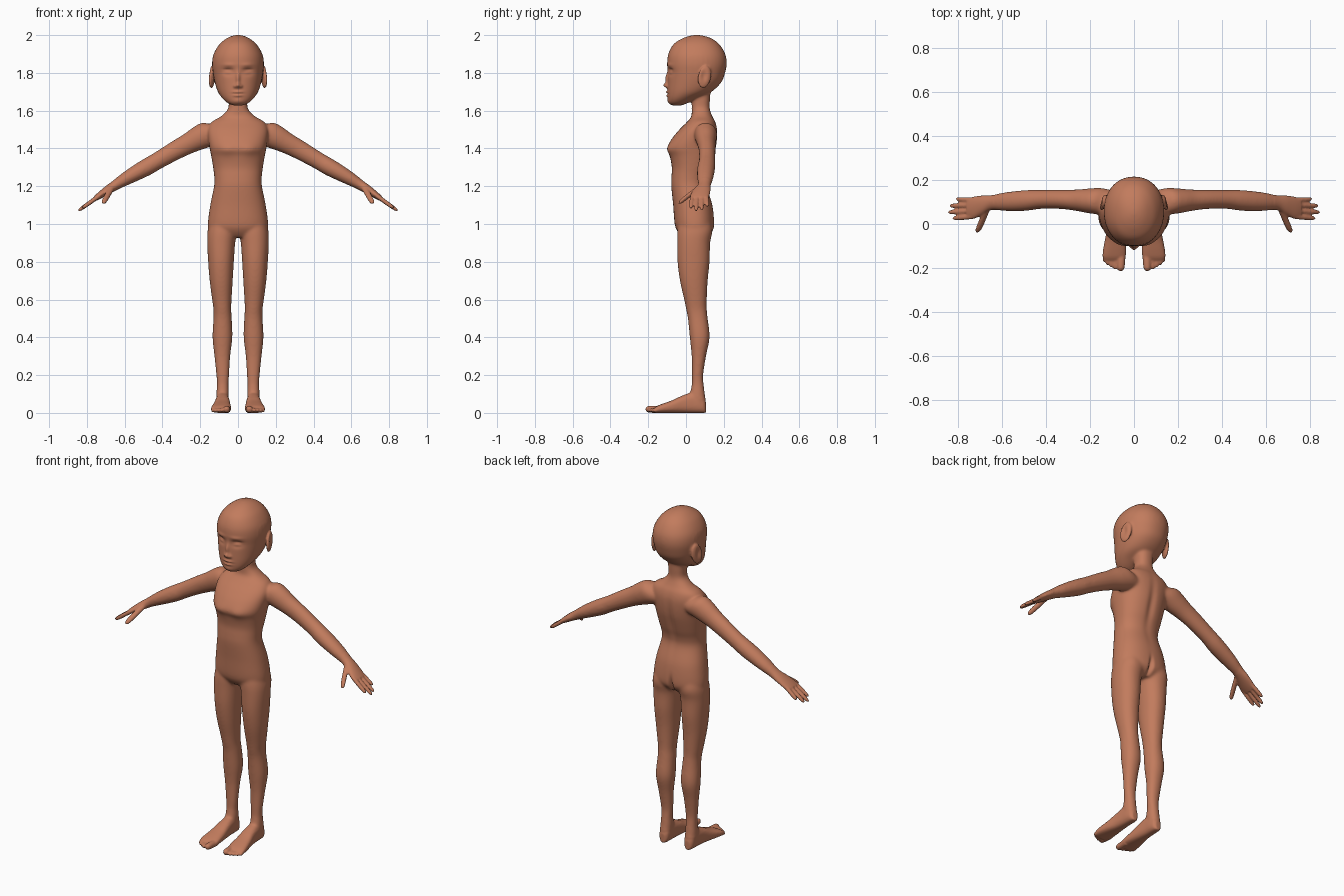
import bpy, bmesh, math
from mathutils import Vector, Matrix

X, Y, Z = Vector((1, 0, 0)), Vector((0, 1, 0)), Vector((0, 0, 1))
ARM_N = Vector((0.5, 0, 0.86))
bm = bmesh.new()


def spline(rows, steps):
    """Catmull-Rom through the rows."""
    out = []
    for i in range(len(rows) - 1):
        p = [rows[max(0, min(len(rows) - 1, i + k))] for k in (-1, 0, 1, 2)]
        for s in range(steps):
            t = s / steps
            out.append([0.5 * (2 * b + (c - a) * t + (2 * a - 5 * b + 4 * c - d) * t * t
                               + (3 * b - a - 3 * c + d) * t ** 3) for a, b, c, d in zip(*p)])
    return out + [list(rows[-1])]


def loft(rows, u=X, v=Y, power=2.0, n=40, steps=5, side=1):
    """Rows are (x, y, z, half size along u, half size along v)."""
    rings = []
    for x, y, z, a, b in spline(rows, steps):
        ring = []
        for k in range(n):
            c, s = math.cos(2 * math.pi * k / n), math.sin(2 * math.pi * k / n)
            cu = math.copysign(abs(c) ** (2 / power), c)
            sv = math.copysign(abs(s) ** (2 / power), s)
            p = Vector((x, y, z)) + u * a * cu + v * b * sv
            ring.append(bm.verts.new((p.x * side, p.y, p.z)))
        rings.append(ring)
    faces = [bm.faces.new((r[k], r[(k + 1) % n], q[(k + 1) % n], q[k]))
             for r, q in zip(rings, rings[1:]) for k in range(n)]
    faces += [bm.faces.new(rings[0]), bm.faces.new(rings[-1])]
    bmesh.ops.recalc_face_normals(bm, faces=faces)


def digit(base, tip, r, u, v, side):
    """Finger or toe with a rounded tip."""
    rows = []
    for t, f in ((0, 1), (0.45, 1), (0.75, 0.95), (0.9, 0.78), (0.97, 0.45), (1, 0.12)):
        p = Vector(base).lerp(Vector(tip), t)
        rows.append((p.x, p.y, p.z, r * f, r * f))
    loft(rows, u, v, n=16, steps=3, side=side)


def upright(rows):
    """(z, x in, x out, y front, y back) -> loft rows."""
    return [((i + o) / 2, (f + b) / 2, z, (o - i) / 2, (b - f) / 2) for z, i, o, f, b in rows]


def centred(rows):
    return upright([(z, -w, w, f, b) for z, w, f, b in rows])


# torso and neck
loft(centred([
    (0.93, .12, -.02, .11), (0.96, .152, -.045, .14), (1.0, .16, -.06, .15), (1.1, .147, -.068, .14),
    (1.2, .127, -.078, .112), (1.25, .126, -.077, .115), (1.3, .132, -.075, .132),
    (1.36, .142, -.086, .15), (1.4, .15, -.1, .16), (1.45, .158, -.076, .166),
    (1.5, .16, -.035, .166), (1.54, .14, .005, .156), (1.57, .09, .028, .14),
    (1.61, .053, .03, .126), (1.66, .05, .03, .127), (1.72, .05, .03, .13)]), power=2.3)

# head
loft(centred([
    (1.627, .025, -.075, -.025), (1.64, .055, -.09, .01), (1.665, .083, -.096, .06), (1.7, .107, -.098, .135),
    (1.75, .123, -.097, .187), (1.8, .132, -.096, .207), (1.85, .137, -.1, .216),
    (1.9, .129, -.094, .208), (1.95, .1, -.068, .178), (1.98, .065, -.025, .14),
    (1.995, .035, .015, .1), (2.001, .008, .045, .065)]), power=2.15)

for side in (1, -1):
    # leg
    loft(upright([
        (.02, .053, .108, .035, .098), (.06, .05, .114, .03, .104), (.1, .048, .115, .022, .1),
        (.15, .05, .112, .03, .094), (.2, .047, .115, .031, .091), (.3, .041, .125, .03, .106),
        (.4, .03, .135, .02, .125), (.5, .033, .13, .01, .115), (.55, .036, .13, 0, .11),
        (.6, .034, .137, -.01, .11), (.7, .028, .15, -.032, .115), (.8, .022, .158, -.045, .125),
        (.9, .015, .163, -.047, .128), (.97, .005, .16, -.045, .14), (1.05, .02, .138, -.03, .12)]),
        power=2.15, side=side)
    # foot
    loft([((i + o) / 2, y, t / 2, (o - i) / 2, t / 2) for y, i, o, t in (
        (.106, .068, .095, .055), (.095, .055, .108, .08), (.07, .049, .114, .1), (.03, .047, .117, .108),
        (-.02, .043, .122, .092), (-.07, .039, .132, .068), (-.12, .036, .141, .05),
        (-.15, .038, .143, .038), (-.168, .045, .136, .026))], X, Z, 2.6, side=side)
    # toes
    for x, tip, r in ((.061, -.215, .019), (.086, -.208, .0115), (.104, -.198, .011),
                      (.121, -.187, .0105), (.135, -.173, .0095)):
        digit((x - .004, -.13, .018), (x, tip, r * 0.8 + .004), r, X, Z, side)
    # arm
    loft([(.09, .1, 1.475, .05, .05), (.15, .104, 1.478, .06, .068), (.2, .105, 1.458, .057, .066),
          (.26, .108, 1.427, .049, .056), (.33, .112, 1.39, .044, .051), (.42, .112, 1.338, .043, .046),
          (.48, .108, 1.303, .047, .046), (.54, .104, 1.27, .046, .042), (.6, .101, 1.236, .041, .035),
          (.65, .097, 1.205, .034, .027), (.69, .086, 1.18, .044, .023), (.73, .074, 1.153, .051, .018),
          (.757, .071, 1.134, .047, .013)], Y, ARM_N, side=side)
    # fingers and thumb
    for yb, xt, yt, zt in ((.033, .826, .026, 1.083), (.059, .847, .053, 1.069),
                           (.085, .84, .083, 1.073), (.109, .81, .113, 1.093)):
        digit((.735, yb, 1.149), (xt, yt, zt), .0115, Y, ARM_N, side)
    digit((.672, .06, 1.185), (.714, -.04, 1.11), .0155, X, Z, side)
    # ear
    turn = Matrix.Rotation(side * 0.3, 4, 'Z') @ Matrix.Rotation(-0.2, 4, 'X')
    bmesh.ops.create_uvsphere(bm, u_segments=24, v_segments=16, radius=1, matrix=Matrix.Translation(
        (side * .139, .098, 1.778)) @ turn @ Matrix.Diagonal((.014, .036, .06, 1)))

# fuse all parts into one skin
mesh = bpy.data.meshes.new("body_parts")
bm.to_mesh(mesh)
bm.free()
body = bpy.data.objects.new("body", mesh)
bpy.context.collection.objects.link(body)
mod = body.modifiers.new("fuse", 'REMESH')
mod.mode, mod.voxel_size = 'VOXEL', 0.005
skin = bpy.data.meshes.new_from_object(body.evaluated_get(bpy.context.evaluated_depsgraph_get()))
body.modifiers.clear()
body.data = skin
bm = bmesh.new()
bm.from_mesh(skin)

# soften the joints, but keep hands, feet and ears crisp
soft = [v for v in bm.verts if abs(v.co.x) < .64 and v.co.z > .08
        and not (v.co.z > 1.7 and abs(v.co.x) > .128)]
for i in range(14):
    bmesh.ops.smooth_vert(bm, verts=soft, factor=0.5, use_axis_x=True, use_axis_y=True, use_axis_z=True)
for i in range(2):
    bmesh.ops.smooth_vert(bm, verts=bm.verts, factor=0.5, use_axis_x=True, use_axis_y=True, use_axis_z=True)

# sculpted details: (centre, radii, push); mirrored when x is not 0
F = .08
strokes = [
    ((.052, -.09, 1.806), (.028, F, .018), (0, .014, 0)),      # eye socket
    ((.052, -.09, 1.802), (.02, F, .009), (0, -.009, 0)),      # eyeball
    ((.054, -.09, 1.819), (.026, F, .004), (0, .004, 0)),      # lid crease
    ((.05, -.09, 1.842), (.032, F, .01), (0, -.004, 0)),       # brow
    ((0, -.1, 1.77), (.011, F, .032), (0, -.014, 0)),          # nose bridge
    ((0, -.1, 1.734), (.014, F, .013), (0, -.019, 0)),         # nose tip
    ((.017, -.1, 1.729), (.008, F, .008), (0, -.008, 0)),      # nostril wing
    ((0, -.1, 1.699), (.024, F, .006), (0, -.010, 0)),         # upper lip
    ((0, -.1, 1.680), (.021, F, .006), (0, -.009, 0)),         # lower lip
    ((0, -.1, 1.690), (.026, F, .003), (0, .005, 0)),          # mouth line
    ((0, -.09, 1.65), (.025, F, .014), (0, -.005, 0)),         # chin
    ((.155, .095, 1.785), (.03, .017, .03), (-.010, 0, 0)),    # ear hollow
    ((0, .16, .965), (.012, .06, .05), (0, -.022, 0)),         # seat crease
    ((0, .16, 1.33), (.022, .06, .14), (0, -.010, 0)),         # spine groove
    ((.065, -.1, 1.39), (.04, .05, .035), (0, -.006, 0)),      # chest
]
for c, r, push in strokes:
    for side in ((1, -1) if c[0] else (1,)):
        centre, p = Vector((c[0] * side, c[1], c[2])), Vector((push[0] * side, push[1], push[2]))
        for v in bm.verts:
            if abs(v.co.z - centre.z) < 3 * r[2]:
                d = sum(((v.co[k] - centre[k]) / r[k]) ** 2 for k in range(3))
                if d < 9:
                    v.co += p * math.exp(-d)
for f in bm.faces:
    f.smooth = True
bm.to_mesh(skin)
bm.free()

# one skin colour
mat = bpy.data.materials.new("warm_skin")
mat.diffuse_color = (.54, .2, .11, 1)
skin.materials.clear()
skin.materials.append(mat)
for poly in skin.polygons:
    poly.material_index = 0
